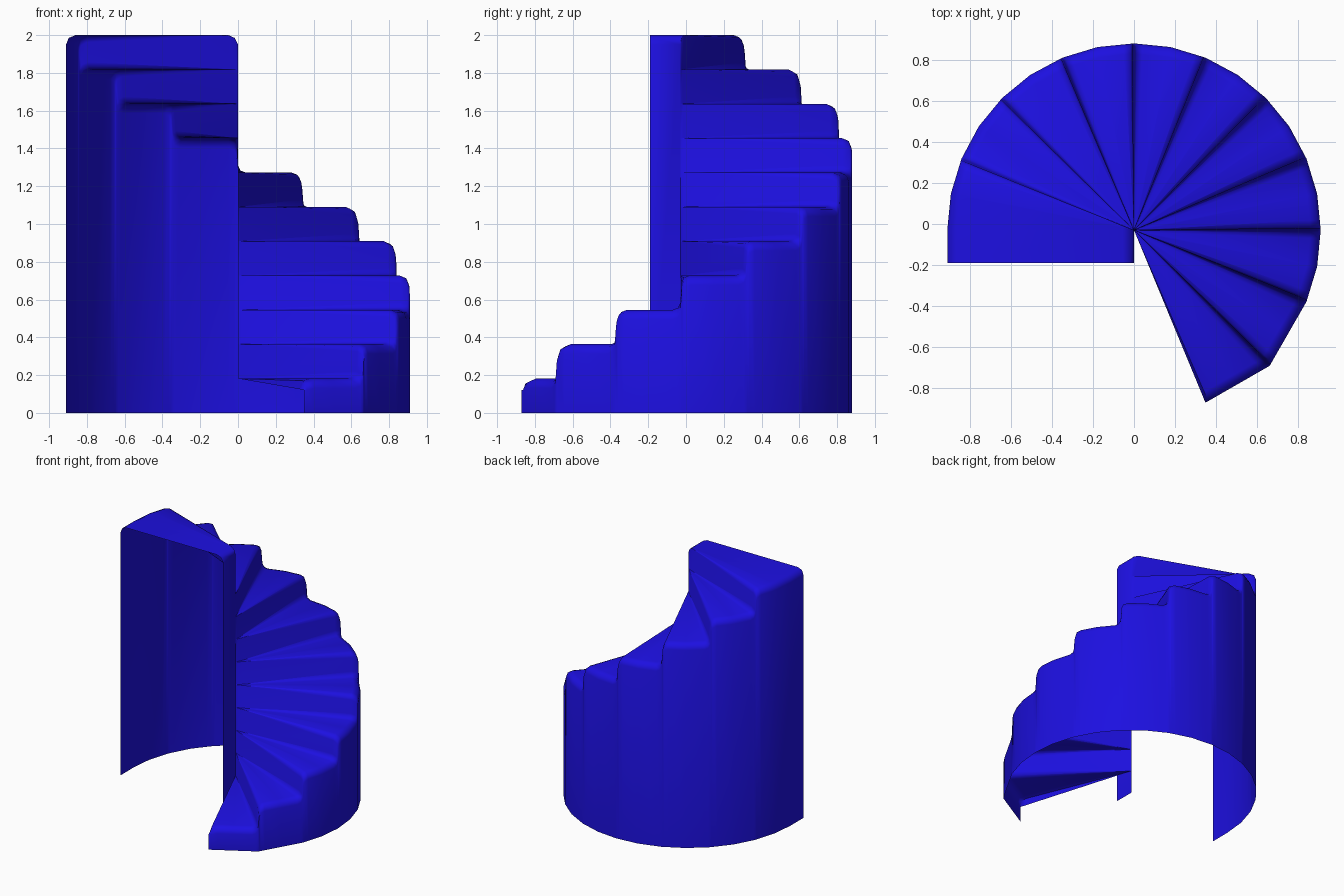
import bpy, bmesh
from math import radians, cos, sin
from mathutils import Vector

if "Cube" in bpy.data.objects:
    bpy.data.objects.remove(bpy.data.objects["Cube"])

R, CY, STEPS = 0.91, -0.03, 11
H = 2.0 / STEPS
A0, DA = -67.5, 22.5
EXT = 0.16          # straight extension of the top landing


def corner(a):
    r = 0.935 if a == -45 else R
    return Vector((r * cos(radians(a)), r * sin(radians(a))))


def rim(a):
    """Point on the faceted outer wall: wide facets on the first two steps."""
    w = DA if a < -DA else DA / 2
    k = min(int((a - A0) / w), int((180 - A0) / w) - 1)
    a1 = A0 + k * w
    p, q = corner(a1), corner(a1 + w)
    d = Vector((cos(radians(a)), sin(radians(a))))
    e = q - p
    return d * ((p.x * e.y - p.y * e.x) / (d.x * e.y - d.y * e.x))


# Columns across the treads: (angle, rim height, centre height, y shift)
cols = [(A0, H, H, 0), (A0 + 1, H - 0.012, H, 0), (A0 + 4, H, H, 0),
        (A0 + DA / 2, H, H, 0)]
for i in range(1, STEPS):
    b, lo, hi = A0 + i * DA, i * H, (i + 1) * H
    cols += [(b - 2.6, lo, lo, 0), (b - 0.8, lo + 0.012, lo, 0),
             (b, lo + 0.04, lo, 0), (b + 0.5, hi - 0.04, hi, 0),
             (b + 1.2, hi - 0.012, hi, 0), (b + 3.2, hi, hi, 0),
             (b + DA / 2, hi, hi, 0)]
cols += [(180, 2, 2, 0), (180, 2, 2, -EXT)]

# Rows from the centre out: (fraction of radius, rounded-edge drop)
rows = [(0, 0), (0.02, 0), (0.06, 0), (0.945, 0), (0.985, 0.015), (1, 0.05)]
top_drop = [0.05, 0.015, 0, 0, 0, 0]

bm = bmesh.new()
grid = []
for n, (a, zr, zc, dy) in enumerate(cols):
    p = rim(a)
    col = []
    for (f, drop), td in zip(rows, top_drop):
        z = zc + (zr - zc) * f - drop
        if n == 0:
            z = H - 0.06 * f
        if zc > 1.99:
            z -= td
        col.append(bm.verts.new((p.x * f, CY + p.y * f + dy, z)))
    col.append(bm.verts.new((p.x, CY + p.y + dy, 0)))
    grid.append(col)

# Treads, risers and outer wall
for c, d in zip(grid, grid[1:]):
    for j in range(len(c) - 1):
        bm.faces.new((c[j], c[j + 1], d[j + 1], d[j]))

# Narrow inner wall under the landing
u, v = grid[-2][0], grid[-1][0]
g1 = bm.verts.new((0, CY, 0))
g2 = bm.verts.new((0, CY - EXT, 0))
bm.faces.new((u, v, g2, g1))

bmesh.ops.remove_doubles(bm, verts=bm.verts[:], dist=0.0005)
bmesh.ops.dissolve_degenerate(bm, edges=bm.edges[:], dist=0.0001)
mesh = bpy.data.meshes.new("spiral_staircase")
bm.to_mesh(mesh)
bm.free()
stair = bpy.data.objects.new("spiral_staircase", mesh)
bpy.context.collection.objects.link(stair)

# Blue paint
blue = bpy.data.materials.new("blue_paint")
blue.diffuse_color = (0.012, 0.005, 0.75, 1)
blue.use_nodes = True
blue.node_tree.nodes["Principled BSDF"].inputs["Base Color"].default_value = blue.diffuse_color
mesh.materials.append(blue)

bpy.context.view_layer.objects.active = stair
stair.select_set(True)
bpy.ops.object.shade_smooth_by_angle(angle=radians(50))
